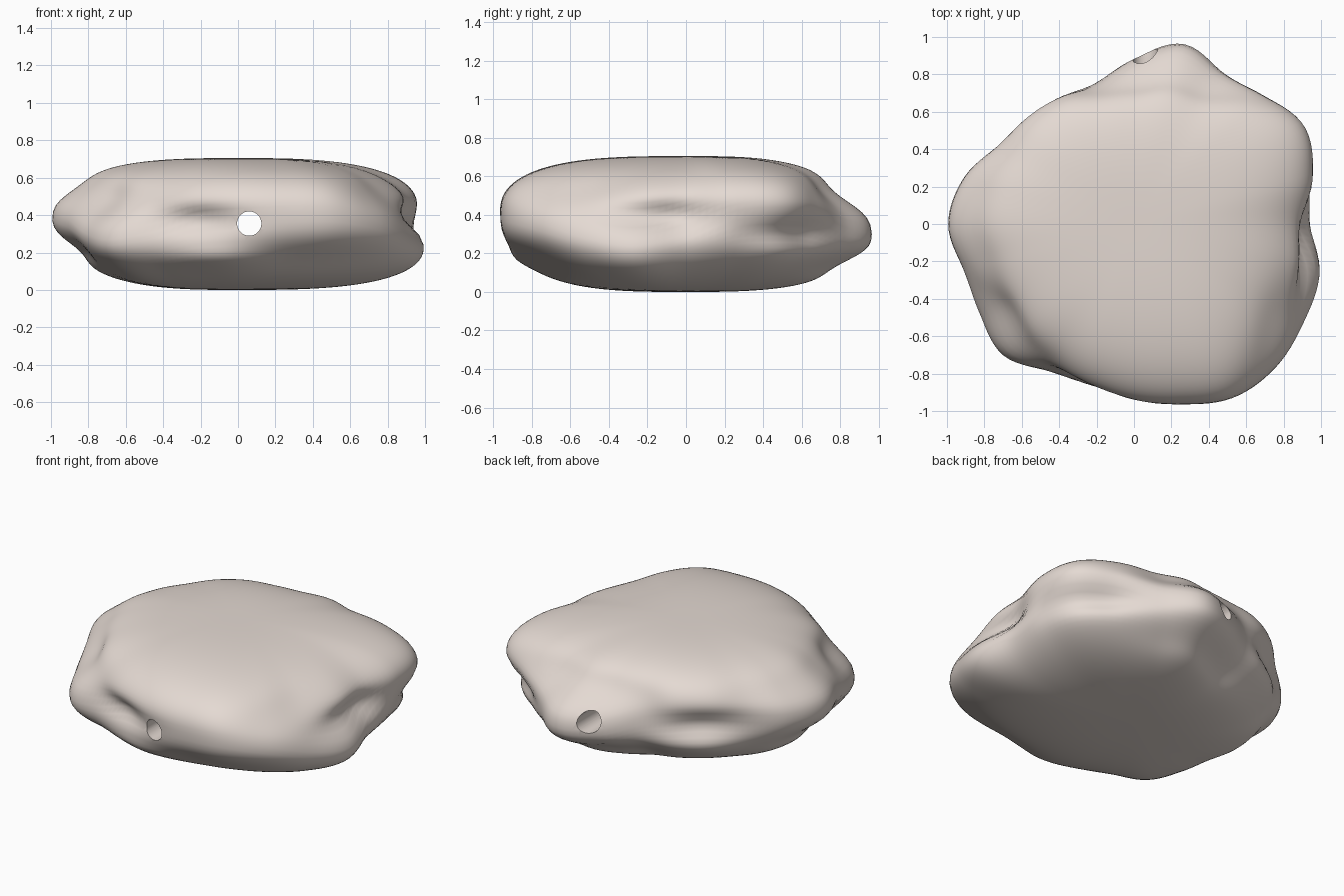
import bpy, bmesh, math

cube = bpy.data.objects.get("Cube")
if cube:
    bpy.data.objects.remove(cube, do_unlink=True)

HEIGHT = 0.705
SEGMENTS, RINGS = 160, 72

# Outline radius and height of the widest rim, every 15 degrees from +x
OUTLINE = [.95, 1.0, 1.06, 1.0, .96, 1.0, .885, .79, .80, .82, .855, .95,
           1.0, .96, .975, 1.0, .915, .91, .95, 1.0, 1.075, 1.085, 1.055, 1.03]
RIM = [.31, .42, .44, .42, .34, .3, .32, .4, .44, .45, .43, .42,
       .42, .38, .31, .27, .31, .38, .4, .41, .41, .36, .28, .24]

# Hollows and lumps: angle, height, angular spread, height spread, amount
DENTS = [
    (350, .39, 17, .08, -.11),
    (324, .54, 19, .12, -.08),
    (37, .31, 18, .08, -.09),
    (75, .53, 28, .11, -.125),
    (85, .12, 30, .08, -.12),
    (132, .37, 18, .08, -.06),
    (130, .22, 20, .08, .03),
    (180, .57, 28, .10, -.09),
    (185, .20, 25, .09, -.09),
    (217, .48, 18, .12, -.12),
    (220, .10, 25, .08, -.06),
    (256, .37, 15, .07, -.07),
    (262, .17, 18, .06, .04),
    (297, .15, 22, .10, -.08),
]


def smooth_sample(values, angle):
    """Cyclic smooth interpolation of evenly spaced values."""
    n = len(values)
    t = angle / 360 * n
    i = math.floor(t)
    f = t - i
    a, b, c, d = (values[(i + k) % n] for k in (-1, 0, 1, 2))
    return b + f / 2 * (c - a + f * (2*a - 5*b + 4*c - d + f * (3*(b - c) + d - a)))


def stone_point(angle, lat):
    """Point on the pebble for an angle and a latitude, in degrees."""
    a = math.radians(angle)
    s, c = math.sin(math.radians(lat)), math.cos(math.radians(lat))
    rim = smooth_sample(RIM, angle)
    half = HEIGHT - rim if s > 0 else rim
    z = rim + half * math.copysign(abs(s) ** (2 / 2.5), s)
    ratio = c ** (2 / 3)
    # The lumpy outline fades into a round core towards top and bottom
    core = .94 + .03 * math.cos(a) - .05 * math.sin(a)
    r = ratio * (core + c * (smooth_sample(OUTLINE, angle) - core))
    for a0, z0, da, dz, amount in DENTS:
        turn = (angle - a0 + 180) % 360 - 180
        r += amount * ratio * math.exp(-(turn / da) ** 2 - ((z - z0) / dz) ** 2)
    return r * math.cos(a), r * math.sin(a), z


def material(name, color):
    mat = bpy.data.materials.new(name)
    mat.use_nodes = True
    mat.diffuse_color = color
    mat.node_tree.nodes["Principled BSDF"].inputs["Base Color"].default_value = color
    return mat


# Pebble body: stacked rings closed with a pole above and below
bm = bmesh.new()
rings = []
for j in range(1, RINGS):
    lat = 90 * math.sin(math.pi * (j / RINGS - .5))
    rings.append([bm.verts.new(stone_point(360 * i / SEGMENTS, lat))
                  for i in range(SEGMENTS)])
for low, high in zip(rings, rings[1:]):
    for i in range(SEGMENTS):
        k = (i + 1) % SEGMENTS
        bm.faces.new((low[i], low[k], high[k], high[i]))
for ring, z in ((rings[0], 0), (rings[-1], HEIGHT)):
    pole = bm.verts.new((0, 0, z))
    for i in range(SEGMENTS):
        bm.faces.new((ring[i], ring[(i + 1) % SEGMENTS], pole))
bmesh.ops.recalc_face_normals(bm, faces=bm.faces)
mesh = bpy.data.meshes.new("pebble")
bm.to_mesh(mesh)
bm.free()
stone = bpy.data.objects.new("pebble", mesh)
bpy.context.collection.objects.link(stone)
mesh.materials.append(material("warm grey stone", (.78, .70, .65, 1)))

# Hole drilled from front to back
bpy.ops.mesh.primitive_cylinder_add(vertices=48, radius=.065, depth=3,
                                    location=(.06, 0, .355),
                                    rotation=(math.pi / 2, 0, 0))
drill = bpy.context.object
drill.name = "hole_cutter"
drill.hide_render = True
cut = stone.modifiers.new("hole", 'BOOLEAN')
cut.object = drill
cut.solver = 'EXACT'

# Apply the cut, remove the cutter and smooth the surface
bpy.ops.object.select_all(action='DESELECT')
stone.select_set(True)
bpy.context.view_layer.objects.active = stone
bpy.ops.object.modifier_apply(modifier="hole")
bpy.data.objects.remove(drill, do_unlink=True)
bpy.ops.object.shade_smooth_by_angle(angle=math.radians(50))
